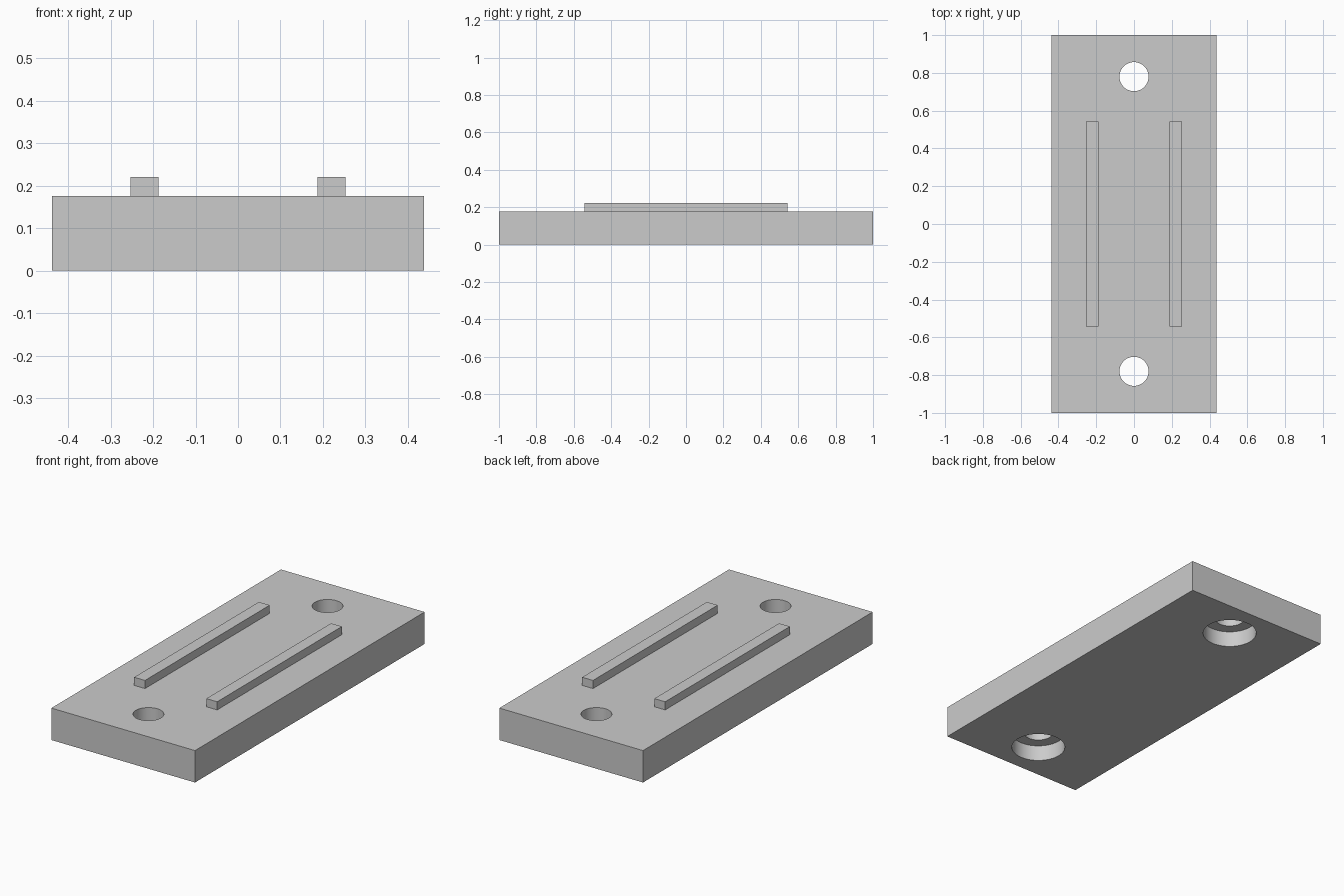
import bpy
import bmesh
from mathutils import Matrix

HALF_W, HALF_L, THICK = 0.438, 1.0, 0.176
HOLE_Y, HOLE_R, BORE_R, BORE_DEPTH = 0.78, 0.077, 0.139, 0.088

default = bpy.data.objects.get("Cube")
if default:
    bpy.data.objects.remove(default, do_unlink=True)

grey = bpy.data.materials.new("light grey")
grey.use_nodes = True
colour = (0.6, 0.6, 0.6, 1)
grey.diffuse_color = colour
grey.node_tree.nodes["Principled BSDF"].inputs["Base Color"].default_value = colour


def make_object(name, bm):
    mesh = bpy.data.meshes.new(name)
    bmesh.ops.recalc_face_normals(bm, faces=bm.faces)
    bm.to_mesh(mesh)
    bm.free()
    mesh.materials.append(grey)
    obj = bpy.data.objects.new(name, mesh)
    bpy.context.collection.objects.link(obj)
    return obj


def box(name, x, y, z):
    """Box spanning the given (low, high) pairs."""
    bm = bmesh.new()
    bmesh.ops.create_cube(bm, size=1)
    for v in bm.verts:
        v.co = [pair[c > 0] for pair, c in zip((x, y, z), v.co)]
    return make_object(name, bm)


def cylinder(name, y, radius, z_low, z_high):
    bm = bmesh.new()
    bmesh.ops.create_cone(bm, cap_ends=True, segments=64,
                          radius1=radius, radius2=radius, depth=z_high - z_low,
                          matrix=Matrix.Translation((0, y, (z_low + z_high) / 2)))
    return make_object(name, bm)


# Base plate
plate = box("base_plate", (-HALF_W, HALF_W), (-HALF_L, HALF_L), (0, THICK))

# Counterbored screw holes: narrow through hole, wide recess underneath
cutters = []
for end, side in (("front", -1), ("back", 1)):
    cutters.append(cylinder(end + "_hole_cutter", side * HOLE_Y, HOLE_R, -0.1, 0.3))
    cutters.append(cylinder(end + "_recess_cutter", side * HOLE_Y, BORE_R, -0.05, BORE_DEPTH))

bpy.context.view_layer.objects.active = plate
for cutter in cutters:
    mod = plate.modifiers.new("cut", 'BOOLEAN')
    mod.operation = 'DIFFERENCE'
    mod.solver = 'EXACT'
    mod.object = cutter
    bpy.ops.object.modifier_apply(modifier=mod.name)
for cutter in cutters:
    bpy.data.objects.remove(cutter, do_unlink=True)

# Smooth hole walls, sharp edges elsewhere
bpy.ops.object.select_all(action='DESELECT')
plate.select_set(True)
bpy.ops.object.shade_smooth_by_angle()

# Two raised rails on top
for name, x in (("left_rail", (0.187, 0.253)), ("right_rail", (-0.253, -0.187))):
    box(name, x, (-0.543, 0.543), (THICK, 0.221))
